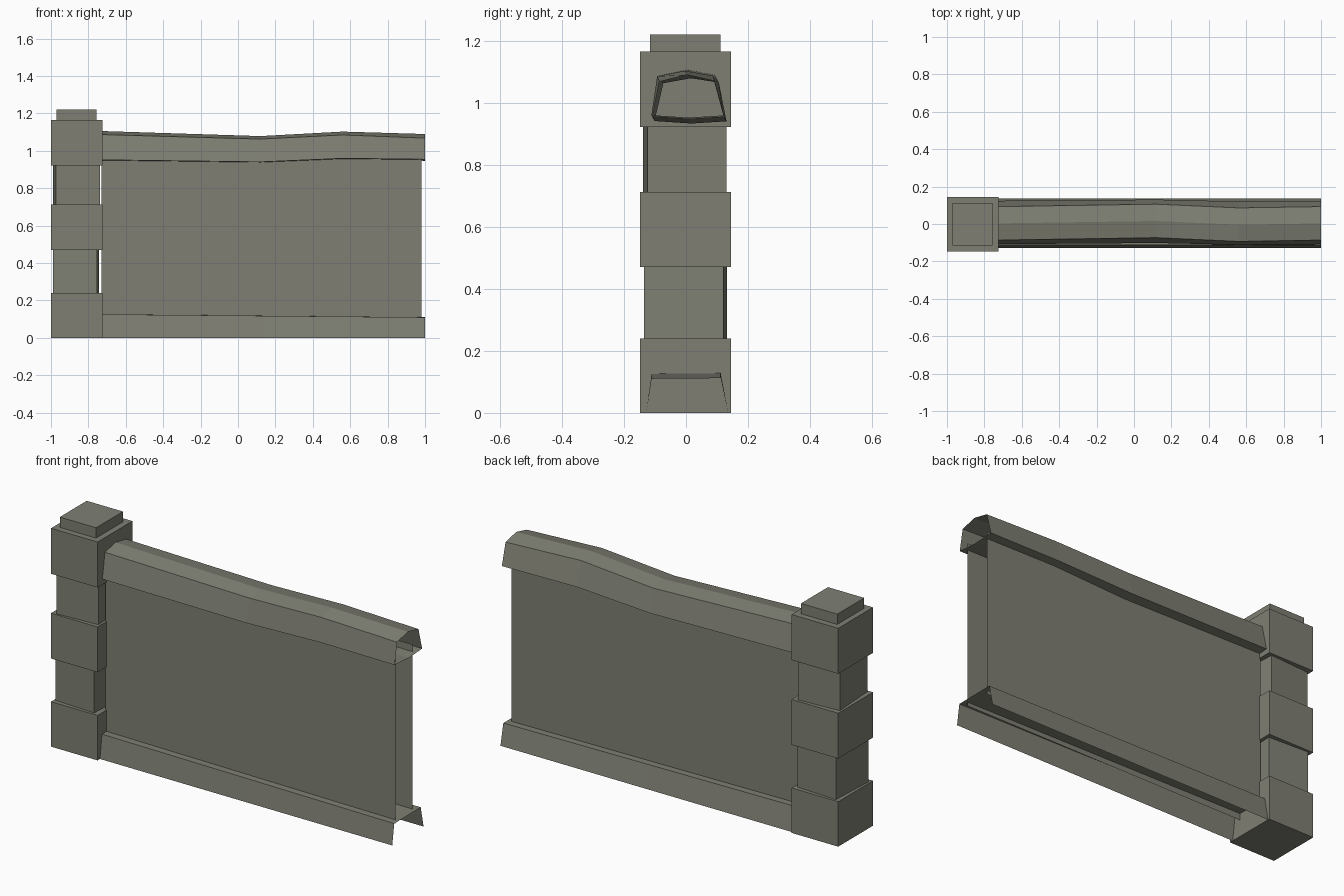
import bpy, bmesh, math
from mathutils import Matrix

if "Cube" in bpy.data.objects:
    bpy.data.objects.remove(bpy.data.objects["Cube"])

stone = bpy.data.materials.new("grey_stone")
stone.diffuse_color = (0.21, 0.212, 0.172, 1)
stone.use_nodes = True
stone.node_tree.nodes["Principled BSDF"].inputs["Base Color"].default_value = stone.diffuse_color


def finish(name, bm):
    me = bpy.data.meshes.new(name)
    bm.to_mesh(me)
    bm.free()
    me.materials.append(stone)
    ob = bpy.data.objects.new(name, me)
    bpy.context.collection.objects.link(ob)
    return ob


def block(name, cx, cy, w, d, z0, z1, turn=0.0):
    bm = bmesh.new()
    bmesh.ops.create_cube(bm, size=1.0)
    bm.transform(Matrix.Translation((cx, cy, (z0 + z1) / 2))
                 @ Matrix.Rotation(turn, 4, 'Z')
                 @ Matrix.Diagonal((w, d, z1 - z0, 1)))
    return finish(name, bm)


def loft(name, sections, closed):
    """Skin a row of (x, [(y, z)...]) sections, leaving the ends open."""
    bm = bmesh.new()
    rows = [[bm.verts.new((x, y, z)) for y, z in pts] for x, pts in sections]
    n = len(rows[0])
    for a, b in zip(rows, rows[1:]):
        for i in range(n if closed else n - 1):
            j = (i + 1) % n
            bm.faces.new((a[i], b[i], b[j], a[j]))
    return finish(name, bm)


# Pillar: three wide blocks, two slightly turned narrow ones, and a cap
for i, (z0, z1) in enumerate([(0, 0.24), (0.47, 0.712), (0.922, 1.165)]):
    block(f"pillar_block_{i + 1}", -0.8625, -0.0015, 0.275, 0.293, z0, z1)
block("pillar_shaft_lower", -0.866, -0.001, 0.235, 0.256, 0.24, 0.47, -0.05)
block("pillar_shaft_upper", -0.863, -0.004, 0.238, 0.256, 0.712, 0.922, 0.06)
block("pillar_cap", -0.864, -0.002, 0.214, 0.227, 1.165, 1.22)

# Wall: two thin sheets, front and back
for name, y in (("wall_front", -0.073), ("wall_back", 0.073)):
    loft(name, [(x, [(y, 0.09), (y, 0.99)]) for x in (-0.73, 0.98)], False)

# Base: upside-down trough with flared sides, slightly lower at the far end
loft("wall_base",
     [(x, [(-0.128, 0), (-0.111, h), (0.112, h + 0.002), (0.136, 0)])
      for x, h in ((-0.73, 0.126), (0.14, 0.118), (1.0, 0.11))], False)

# Coping: wavy six-sided tube; each row is x, side shift, bottom, shoulder, ridge
coping = []
for x, s, b, m, t in ((-0.73, 0.0, 0.952, 1.087, 1.106),
                      (0.12, 0.013, 0.941, 1.063, 1.079),
                      (0.56, -0.007, 0.96, 1.085, 1.103),
                      (1.0, 0.0, 0.955, 1.068, 1.09)):
    coping.append((x, [(-0.108 + s / 2, b), (-0.086 + s, m), (0.003 + s, t),
                       (0.093 + s, m + 0.002), (0.124 + s / 2, b - 0.001),
                       (0.01 + s / 2, b - 0.008)]))
loft("wall_coping", coping, True)
